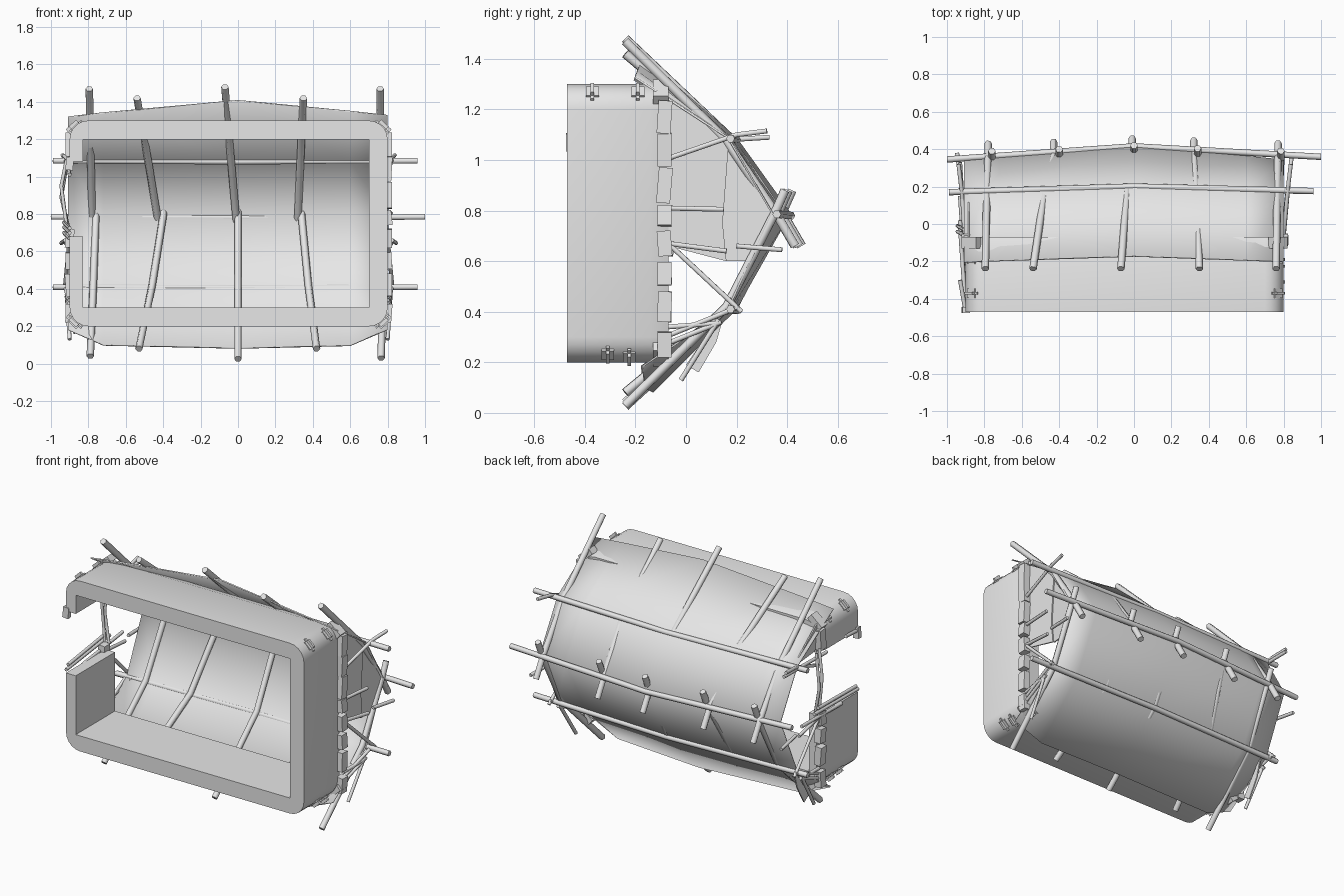
import bpy, bmesh, math, random
from mathutils import Vector, Matrix

random.seed(4)
if "Cube" in bpy.data.objects:
    bpy.data.objects.remove(bpy.data.objects["Cube"])

grey = bpy.data.materials.new("plain_grey")
grey.use_nodes = True
grey.diffuse_color = (0.8, 0.8, 0.8, 1)
grey.node_tree.nodes["Principled BSDF"].inputs["Base Color"].default_value = (0.8, 0.8, 0.8, 1)


def add(name, data):
    ob = bpy.data.objects.new(name, data)
    data.materials.append(grey)
    bpy.context.collection.objects.link(ob)
    return ob


def from_bmesh(name, bm, angle=None):
    bmesh.ops.recalc_face_normals(bm, faces=bm.faces)
    me = bpy.data.meshes.new(name)
    bm.to_mesh(me)
    bm.free()
    ob = add(name, me)
    if angle is not None:
        bpy.ops.object.select_all(action='DESELECT')
        ob.select_set(True)
        bpy.context.view_layer.objects.active = ob
        bpy.ops.object.shade_smooth_by_angle(angle=math.radians(angle))
    return ob


def pole(name, points, radius):
    cu = bpy.data.curves.new(name, 'CURVE')
    cu.dimensions = '3D'
    cu.bevel_depth = radius
    cu.bevel_resolution = 1
    cu.use_fill_caps = True
    sp = cu.splines.new('POLY')
    sp.points.add(len(points) - 1)
    for p, co in zip(sp.points, points):
        p.co = (*co, 1)
    return add(name, cu)


def block(name, centre, size, tilt=0.0, axis='X', soft=False):
    bm = bmesh.new()
    bmesh.ops.create_cube(bm, size=1)
    turn = Matrix.Rotation(tilt, 4, axis)
    for v in bm.verts:
        v.co = turn @ Vector(c * s for c, s in zip(v.co, size)) + Vector(centre)
    if soft:
        bmesh.ops.bevel(bm, geom=bm.edges[:], offset=0.018, segments=2, affect='EDGES')
    return from_bmesh(name, bm, 60 if soft else None)


def sheet(name, points, thickness=0.008):
    bm = bmesh.new()
    bm.faces.new([bm.verts.new(p) for p in points])
    ob = from_bmesh(name, bm)
    ob.modifiers.new("thickness", 'SOLIDIFY').thickness = thickness
    return ob


# Wall: a rounded ring, open at the doorway on one short side
L, R, B, T, RAD = -0.9, 0.8, 0.2, 1.3, 0.1
IL, IR, IB, IT = -0.83, 0.7, 0.3, 1.2
path = [((L, 0.68), (IL, 0.68))]
for cx, cz, inner, start in ((L + RAD, B + RAD, (IL, IB), 180), (R - RAD, B + RAD, (IR, IB), 270),
                             (R - RAD, T - RAD, (IR, IT), 0), (L + RAD, T - RAD, (IL, IT), 90)):
    for k in range(6):
        a = math.radians(start + k * 18)
        path.append(((cx + RAD * math.cos(a), cz + RAD * math.sin(a)), inner))
path.append(((L, 1.08), (IL, 1.08)))
bm = bmesh.new()
rings = []
for (ox, oz), (ix, iz) in path:
    sx, sz = ox + (ix - ox) * 0.25, oz + (iz - oz) * 0.25
    section = ((ox, -0.47, oz), (ox, -0.14, oz), (sx, -0.07, sz), (ix, -0.07, iz), (ix, -0.47, iz))
    rings.append([bm.verts.new(p) for p in section])
for a, b in zip(rings, rings[1:]):
    for k in range(5):
        n = (k + 1) % 5
        bm.faces.new((a[k], a[n], b[n], b[k]))
bm.faces.new(rings[0])
bm.faces.new(rings[-1])
bmesh.ops.remove_doubles(bm, verts=bm.verts, dist=0.0005)
from_bmesh("wall", bm, 40)

# Roof: a thin hide sheet folded over the ridge, sagging at both ends
rows = ((-0.17, 1.41), (0.20, 1.09), (0.415, 0.79), (0.20, 0.41), (-0.13, 0.08))
sag_y = (0.03, 0.03, 0.07, 0.03, 0.04)
bm = bmesh.new()
grid = []
for x, s in ((-0.91, 1.1), (-0.72, 0.82), (0, 0), (0.6, 0.72), (0.8, 1)):
    col = []
    for i, (y, z) in enumerate(rows):
        dz = -0.08 * s if i == 0 else 0
        if i == 4:
            dz = 0.1 if abs(x) > 0.75 else 0.02 * s
        col.append(bm.verts.new((x, y - sag_y[i] * s, z + dz)))
    grid.append(col)
for a, b in zip(grid, grid[1:]):
    for i in range(4):
        bm.faces.new((a[i], a[i + 1], b[i + 1], b[i]))
roof = from_bmesh("roof_hide", bm, 80)
roof.modifiers.new("thickness", 'SOLIDIFY').thickness = 0.008

# Long poles: ridge and two purlins
for name, y, z, x0, x1, bend in (("ridge_pole", 0.415, 0.785, -1.0, 1.0, 0.07),
                                 ("upper_purlin", 0.2, 1.085, -0.99, 0.96, 0.03),
                                 ("lower_purlin", 0.2, 0.41, -0.99, 0.96, 0.03)):
    pole(name, [(x0, y - bend, z), (0, y, z - 0.005), (x1, y - bend * 0.8, z)], 0.017)

# Rafters: eave x, ridge x and eave height for each
upper = ((-0.795, -0.78, 1.47), (-0.54, -0.43, 1.42), (-0.07, -0.01, 1.48), (0.35, 0.32, 1.42), (0.76, 0.77, 1.47))
lower = ((-0.79, -0.76, 0.04), (-0.53, -0.4, 0.08), (0.0, 0.0, 0.025), (0.42, 0.34, 0.08), (0.765, 0.785, 0.03))
for i, (xa, xb, z) in enumerate(upper):
    end = 0.03 * abs(xa) / 0.8
    xm = xa + (xb - xa) * 0.55
    pole(f"upper_rafter_{i}", [(xa, -0.24, z), (xm, 0.185 - end, 1.08), (xb, 0.39 - end, 0.78),
                               (xb, 0.46 - end, 0.66)], 0.02)
for i, (xa, xb, z) in enumerate(lower):
    end = 0.03 * abs(xa) / 0.8
    xm = xa + (xb - xa) * 0.55
    pole(f"lower_rafter_{i}", [(xa, -0.24, z), (xm, 0.19 - end, 0.42), (xb, 0.38 - end, 0.79),
                               (xb, 0.42 - end, 0.88)], 0.02)

# Edging blocks up the short sides, skipping the doorway
stones = ((1.17, 0.13), (1.04, 0.13), (0.9, 0.14), (0.78, 0.08), (0.67, 0.1), (0.55, 0.09), (0.42, 0.12), (0.27, 0.1))
for side, x in (("right", 0.8), ("left", -0.9)):
    for i, (z, h) in enumerate(stones):
        if side == "left" and 0.7 < z < 1.06:
            continue
        block(f"{side}_edge_block_{i}", (x, -0.085, z), (0.045, 0.055, h), random.uniform(-0.12, 0.12),
              random.choice("XY"))

# Rounded pegs and tilted corner blocks
for side, x, s in (("right", 0.77, 1), ("left", -0.87, -1)):
    for i, (y, z) in enumerate(((-0.37, 1.27), (-0.19, 1.27), (-0.31, 0.23), (-0.225, 0.22))):
        lean = s * (0.75 if z > 1 else -0.75)
        block(f"{side}_peg_{i}", (x, y, z), (0.09, 0.05, 0.045), lean, 'Y', True)
    for i, z in enumerate((1.27, 0.23)):
        block(f"{side}_corner_block_{i}", (x, -0.1, z), (0.1, 0.06, 0.04), s * (0.7 if i == 0 else -0.7), 'Y')

# Lashed sticks in both gable ends, as (y, z) pairs
gable = (((-0.06, 1.01), (0.2, 1.1), (0.32, 1.115)), ((-0.07, 0.81), (0.15, 0.805)),
         ((-0.07, 0.67), (0.16, 0.64)), ((0.2, 0.66), (0.38, 0.645)), ((-0.07, 0.67), (0.22, 0.4)),
         ((-0.07, 0.34), (0.13, 0.355)), ((-0.06, 0.28), (0.14, 0.36)), ((0.13, 0.37), (-0.02, 0.13)),
         ((-0.06, 0.31), (0.21, 0.42)))
for side, x, s in (("right", 0.79, 1), ("left", -0.89, -1)):
    for i, run in enumerate(gable):
        if side == "left" and i == 1:
            continue
        pole(f"{side}_gable_stick_{i}", [(x + s * (0.01 + max(0, y) * 0.12), y, z) for y, z in run], 0.011)

# Thin sticks along the doorway
for i, (y0, y1, z) in enumerate(((-0.47, 0.02, 0.7), (-0.45, -0.02, 0.725), (-0.3, 0.15, 0.67),
                                 (-0.15, 0.33, 1.06), (-0.47, -0.3, 1.08))):
    pole(f"door_stick_{i}", [(-0.9, y0, z), (-0.93, y1, z + 0.03)], 0.011)
for i, (y, za, zb) in enumerate(((-0.06, 0.62, 1.12), (-0.03, 0.7, 1.1))):
    pole(f"door_post_{i}", [(-0.9, y, za), (-0.945, y + 0.02, 0.95 - 0.06 * i), (-0.91, y, zb)], 0.01)
block("door_tie", (-0.9, -0.46, 1.07), (0.04, 0.03, 0.07), 0.1, 'Y')

# Hide panels closing parts of the gables
sheet("right_gable_inner_panel", [(0.77, -0.07, 1.27), (0.77, 0.17, 1.08), (0.77, 0.145, 0.75),
                                  (0.77, 0.16, 0.6), (0.77, -0.07, 0.66)])
sheet("right_gable_outer_panel", [(0.77, 0.17, 1.08), (0.79, 0.35, 0.79), (0.78, 0.27, 0.6),
                                  (0.77, 0.16, 0.6), (0.77, 0.145, 0.75)])
sheet("left_gable_upper_panel", [(-0.88, -0.07, 1.27), (-0.88, 0.17, 1.08), (-0.88, -0.05, 1.1)])
sheet("left_gable_lower_panel", [(-0.88, 0.16, 0.42), (-0.88, 0.12, 0.28), (-0.88, 0.05, 0.16), (-0.88, 0.0, 0.19)])
